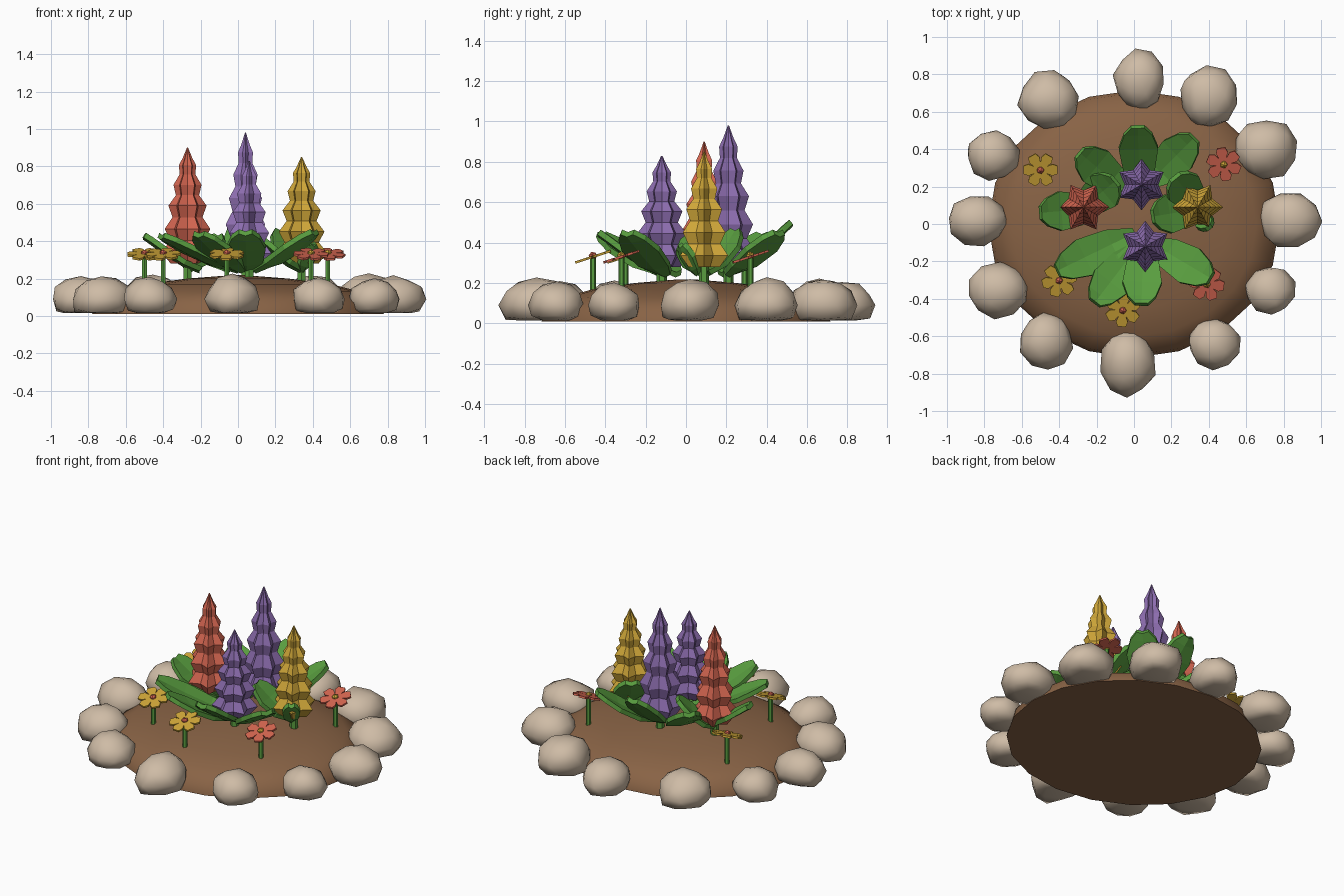
import bpy, bmesh, math, random
from mathutils import Vector, Matrix

if "Cube" in bpy.data.objects:
    bpy.data.objects.remove(bpy.data.objects["Cube"])

random.seed(4)


def material(name, rgb):
    m = bpy.data.materials.new(name)
    m.diffuse_color = (*rgb, 1)
    m.use_nodes = True
    m.node_tree.nodes["Principled BSDF"].inputs["Base Color"].default_value = m.diffuse_color
    return m


STONE = material("stone", (0.62, 0.50, 0.38))
SOIL = material("soil", (0.25, 0.125, 0.06))
GREEN = material("green", (0.10, 0.34, 0.05))
PURPLE = material("purple", (0.26, 0.15, 0.42))
RED = material("red", (0.65, 0.13, 0.08))
YELLOW = material("yellow", (0.62, 0.38, 0.04))


def finish(name, bm, mat, smooth=False):
    bmesh.ops.recalc_face_normals(bm, faces=bm.faces[:])
    me = bpy.data.meshes.new(name)
    bm.to_mesh(me)
    bm.free()
    me.materials.append(mat)
    ob = bpy.data.objects.new(name, me)
    bpy.context.collection.objects.link(ob)
    for p in me.polygons:
        p.use_smooth = smooth
    return ob


def loft(bm, rings):
    """Skin a list of point rings and cap both ends."""
    vs = [[bm.verts.new(p) for p in r] for r in rings]
    n = len(vs[0])
    for a, b in zip(vs, vs[1:]):
        for i in range(n):
            j = (i + 1) % n
            bm.faces.new((a[i], a[j], b[j], b[i]))
    bm.faces.new(vs[0])
    bm.faces.new(vs[-1])


def stem(name, x, y, z0, z1, r):
    bm = bmesh.new()
    bmesh.ops.create_cone(bm, cap_ends=True, segments=6, radius1=r, radius2=r, depth=z1 - z0,
                          matrix=Matrix.Translation((x, y, (z0 + z1) / 2)))
    finish(name, bm, GREEN)


# Soil mound
bm = bmesh.new()
profile = [(1, 0.01), (0.98, 0.07), (0.84, 0.13), (0.64, 0.17), (0.35, 0.2), (0.05, 0.218)]
loft(bm, [[(0.78 * r * math.cos(a), 0.715 * r * math.sin(a), z)
           for a in (math.tau * i / 20 for i in range(20))] for r, z in profile])
soil = finish("soil_mound", bm, SOIL, True)
for p in soil.data.polygons:
    p.use_smooth = p.normal.z > -0.5

# Ring of stones: x, y, half width, half depth
stones = [(.03, .77, .136, .16), (.40, .68, .16, .165), (.70, .40, .17, .16), (.83, .02, .168, .144),
          (.73, -.355, .136, .128), (.43, -.64, .14, .137), (-.03, -.74, .145, .18), (-.47, -.625, .14, .15),
          (-.73, -.355, .163, .147), (-.84, .02, .158, .134), (-.755, .37, .14, .134), (-.455, .66, .16, .16)]
for k, (x, y, rx, ry) in enumerate(stones):
    bm = bmesh.new()
    bmesh.ops.create_icosphere(bm, subdivisions=2, radius=1)
    spin = Matrix.Rotation(random.uniform(0, 6), 3, 'Z')
    for v in bm.verts:
        p = spin @ v.co * random.uniform(0.94, 1.08)
        v.co = (x + p.x * rx, y + p.y * ry, max(0.015, 0.09 + p.z * 0.8 * (rx + ry) / 2))
    bmesh.ops.dissolve_degenerate(bm, dist=0.001, edges=bm.edges[:])
    finish(f"stone_{k}", bm, STONE, True)

# Tall flower spikes: stacked six-pointed star tiers
TIERS = [(0, .09), (.1, .137), (.2, .092), (.3, .122), (.4, .08), (.5, .102), (.59, .062),
         (.68, .075), (.77, .042), (.85, .046), (.91, .026), (1, .003)]
spikes = [("purple_back", .04, .21, .98, PURPLE, 30), ("purple_front", .06, -.12, .83, PURPLE, 30),
          ("red", -.27, .09, .90, RED, 0), ("yellow", .34, .09, .85, YELLOW, 0)]
for name, x, y, top, mat, turn in spikes:
    bm = bmesh.new()
    base = 0.28
    rings = []
    for t, r in TIERS:
        ring = []
        for i in range(12):
            a = math.radians(turn + 30 * i)
            q = r * (0.66 if i % 2 else 1)
            ring.append((x + q * math.cos(a), y + q * math.sin(a), base + (top - base) * t))
        rings.append(ring)
    loft(bm, rings)
    finish(name + "_spike", bm, mat)
    stem(name + "_spike_stem", x, y, 0.17, base + 0.03, 0.025)

# Broad leaves: base x, y, tip x, y, tip height
leaves = [(.03, .2, .02, .52, .49), (.07, .21, .32, .46, .44), (-.05, .18, -.29, .38, .43),
          (-.2, .085, -.5, .06, .42), (.0, -.05, -.41, -.25, .42), (.02, -.12, -.21, -.42, .43),
          (.05, -.1, .04, -.43, .44), (.09, -.1, .41, -.29, .44), (.34, .08, .1, .04, .42),
          (.34, .1, .22, .25, .45), (-.27, .09, -.1, .23, .42), (.34, .06, .4, -.02, .38)]
for k, (x0, y0, x1, y1, zt) in enumerate(leaves):
    d = Vector((x1 - x0, y1 - y0, 0))
    side = Vector((-d.y, d.x, 0)).normalized()
    up = side.cross(Vector((d.x, d.y, zt - 0.24))).normalized() * -0.014
    wide = min(1, d.length / 0.2)
    bm = bmesh.new()
    rings = []
    for t, w, h in [(0, .03, 0), (.3, .085, .2), (.65, .105, .58), (.88, .075, .86), (1, .035, 1)]:
        c = Vector((x0, y0, 0.24 + (zt - 0.24) * h)) + d * t
        s = side * w * wide
        lift = Vector((0, 0, 0.012))
        rings.append([c - s + up + lift, c + up, c + s + up + lift, c + s - up + lift, c - up, c - s - up + lift])
    loft(bm, rings)
    finish(f"leaf_{k}", bm, GREEN)

# Small flowers tilted to the front
flowers = [(-.5, .29, YELLOW, RED), (-.4, -.3, YELLOW, RED), (-.06, -.46, YELLOW, RED),
           (.48, .32, RED, YELLOW), (.39, -.32, RED, YELLOW)]
for k, (x, y, mat, eye) in enumerate(flowers):
    frame = Matrix.Translation((x, y, 0.33)) @ Matrix.Rotation(math.radians(18), 4, 'X')
    bm = bmesh.new()
    for i in range(6):
        m = frame @ Matrix.Rotation(math.radians(60 * i + 13 * k), 4, 'Z')
        loft(bm, [[m @ Vector((r, s * w, z)) for s, z in ((-1, -.006), (1, -.006), (1, .006), (-1, .006))]
                  for r, w in ((.01, .01), (.065, .032), (.092, .022))])
    finish(f"small_flower_petals_{k}", bm, mat)
    bm = bmesh.new()
    bmesh.ops.create_icosphere(bm, subdivisions=1, radius=0.022, matrix=frame @ Matrix.Translation((0, 0, .004)))
    finish(f"small_flower_centre_{k}", bm, eye)
    stem(f"small_flower_stem_{k}", x, y, 0.13, 0.33, 0.015)
